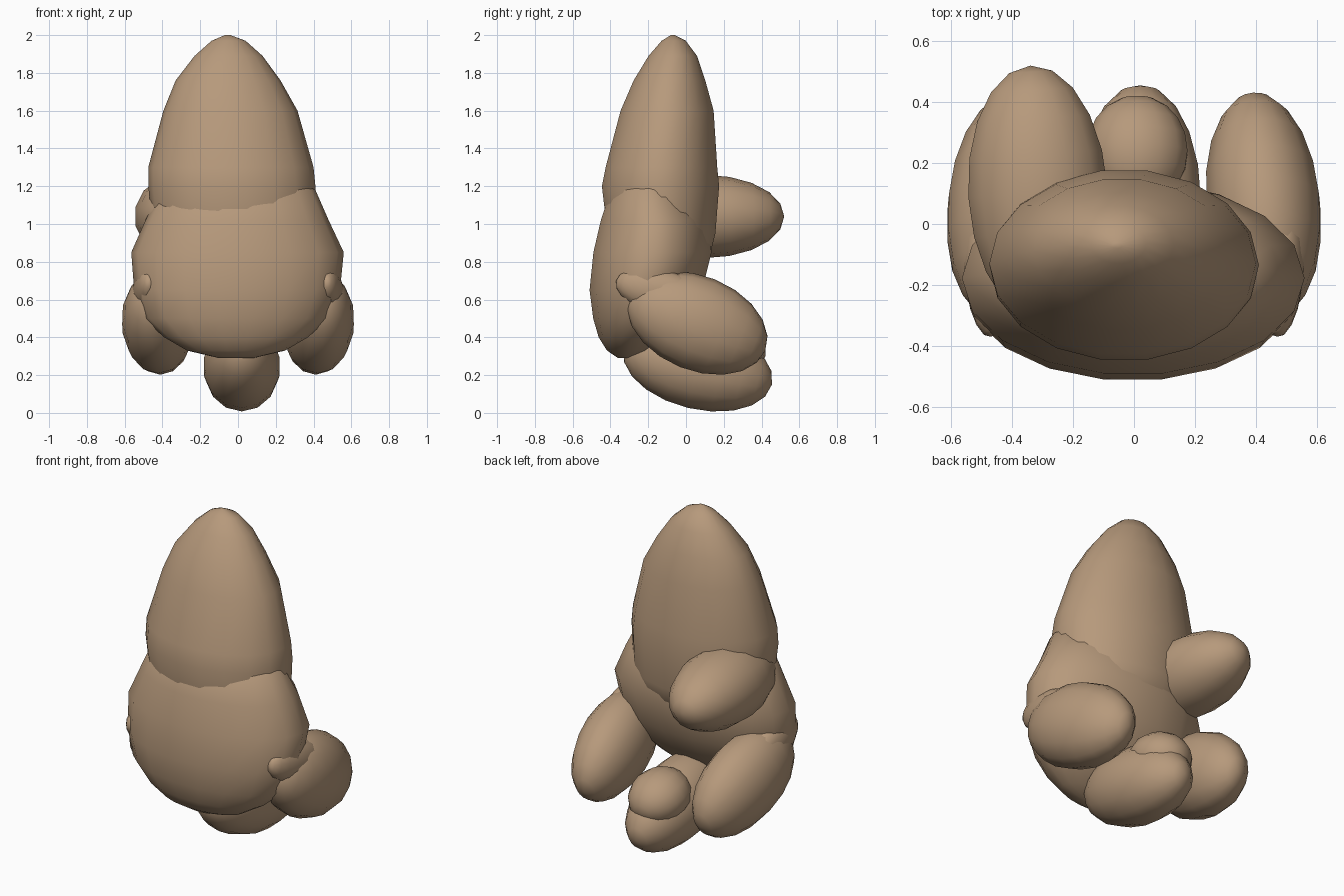
import bpy, bmesh, math
from mathutils import Vector

if "Cube" in bpy.data.objects:
    bpy.data.objects.remove(bpy.data.objects["Cube"])

skin = bpy.data.materials.new("tan skin")
skin.diffuse_color = (0.47, 0.32, 0.20, 1)
skin.use_nodes = True
skin.node_tree.nodes["Principled BSDF"].inputs["Base Color"].default_value = skin.diffuse_color


def finish(bm, name):
    bmesh.ops.recalc_face_normals(bm, faces=bm.faces)
    me = bpy.data.meshes.new(name)
    bm.to_mesh(me)
    bm.free()
    me.materials.append(skin)
    for p in me.polygons:
        p.use_smooth = True
    ob = bpy.data.objects.new(name, me)
    bpy.context.collection.objects.link(ob)
    return ob


def loft(name, rings, seg=18):
    """Stack oval rings given as (z, x min, x max, y min, y max)."""
    bm = bmesh.new()
    loops = []
    for z, x0, x1, y0, y1 in rings:
        cx, cy, rx, ry = (x0 + x1) / 2, (y0 + y1) / 2, (x1 - x0) / 2, (y1 - y0) / 2
        loops.append([bm.verts.new((cx + rx * math.cos(2 * math.pi * i / seg),
                                    cy + ry * math.sin(2 * math.pi * i / seg), z))
                      for i in range(seg)])
    for a, b in zip(loops, loops[1:]):
        for i in range(seg):
            j = (i + 1) % seg
            bm.faces.new((a[i], a[j], b[j], b[i]))
    bm.faces.new(loops[0][::-1])
    bm.faces.new(loops[-1])
    return finish(bm, name)


def lobe(name, start, end, rx, rz):
    """Egg-shaped lobe whose long axis runs from start to end."""
    start, end = Vector(start), Vector(end)
    axis = (end - start).normalized()
    side = axis.cross(Vector((0, 0, 1))).normalized()
    up = side.cross(axis)
    mid, half = (start + end) / 2, (end - start).length / 2
    bm = bmesh.new()
    bmesh.ops.create_uvsphere(bm, u_segments=14, v_segments=10, radius=1)
    for v in bm.verts:
        x, y, z = v.co
        v.co = mid + side * x * rx + up * y * rz + axis * z * half
    return finish(bm, name)


# Tall raised finger
loft("raised_finger", [
    (0.75, -0.36, 0.34, -0.36, 0.11),
    (0.95, -0.45, 0.40, -0.42, 0.16),
    (1.20, -0.475, 0.41, -0.45, 0.18),
    (1.30, -0.475, 0.40, -0.43, 0.17),
    (1.60, -0.395, 0.315, -0.35, 0.15),
    (1.76, -0.33, 0.225, -0.28, 0.105),
    (1.89, -0.23, 0.13, -0.20, 0.06),
    (1.97, -0.14, 0.04, -0.13, 0.00),
    (2.00, -0.07, -0.04, -0.08, -0.06)])

# Broad palm
loft("palm", [
    (0.29, -0.10, 0.08, -0.36, -0.28),
    (0.33, -0.27, 0.25, -0.42, -0.19),
    (0.40, -0.39, 0.37, -0.465, -0.10),
    (0.50, -0.50, 0.48, -0.495, 0.00),
    (0.65, -0.55, 0.54, -0.515, 0.09),
    (0.85, -0.565, 0.56, -0.495, 0.14),
    (1.02, -0.49, 0.48, -0.455, 0.12),
    (1.18, -0.41, 0.41, -0.40, 0.02),
    (1.24, -0.30, 0.30, -0.32, -0.08)])

# Curled side fingers
for sign, word in ((1, "right"), (-1, "left")):
    lobe(f"{word}_curled_finger", (sign * 0.46, -0.30, 0.62),
         (sign * 0.39, 0.42, 0.33), 0.19, 0.25)
    # Small knuckle where the finger meets the palm
    lobe(f"{word}_knuckle", (sign * 0.47, -0.37, 0.70),
         (sign * 0.49, 0.10, 0.58), 0.08, 0.12)

# Curled middle finger
lobe("middle_curled_finger", (0.02, -0.33, 0.34), (0.02, 0.455, 0.15), 0.205, 0.225)

# Folded fingertip on the middle finger
lobe("middle_fingertip", (0.01, 0.05, 0.38), (0.01, 0.42, 0.30), 0.17, 0.15)

# Thumb reaching to the back
lobe("thumb", (-0.29, -0.32, 1.04), (-0.34, 0.52, 1.04), 0.235, 0.22)
